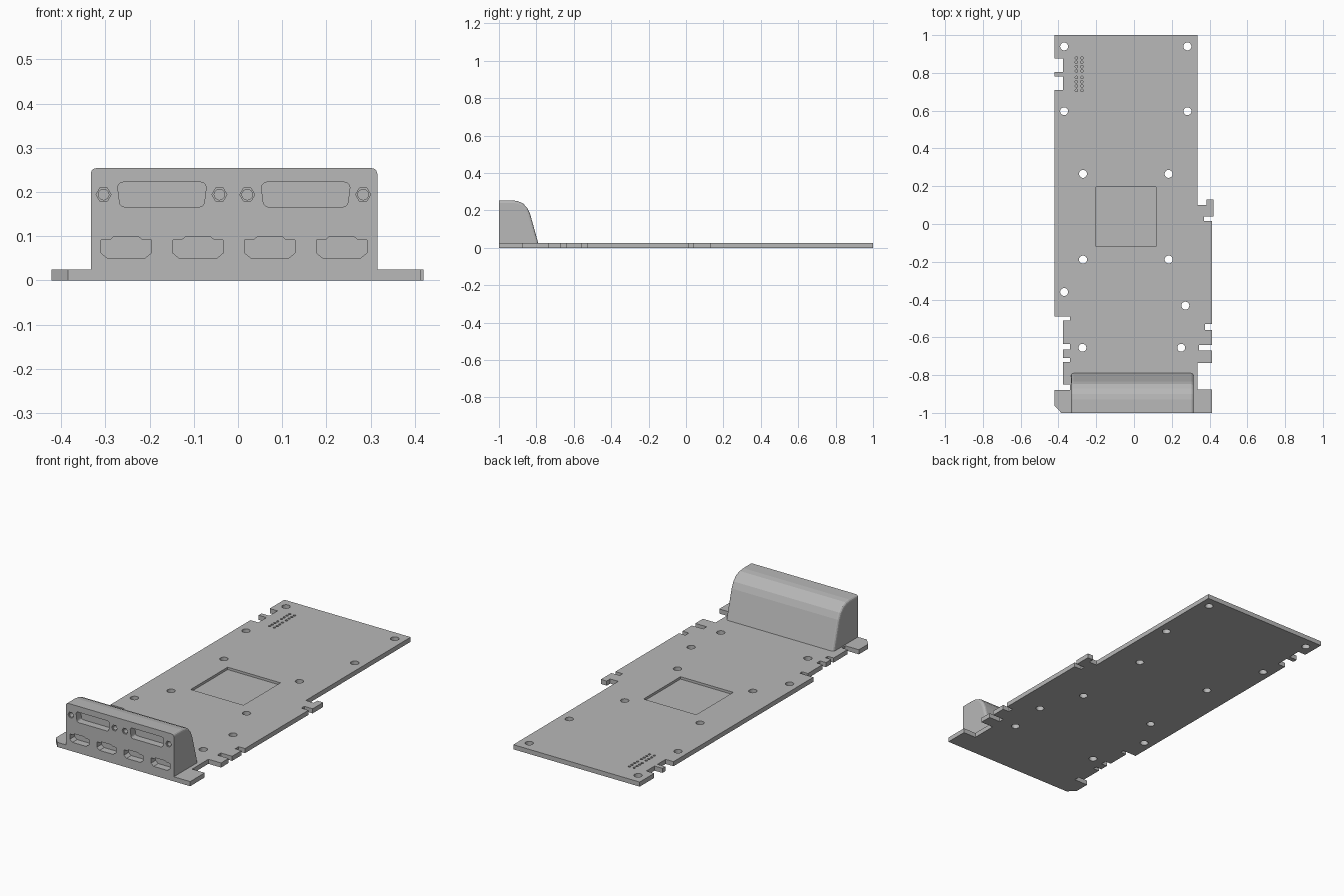
import bpy, bmesh, math
from mathutils import Vector

cube = bpy.data.objects.get("Cube")
if cube:
    bpy.data.objects.remove(cube, do_unlink=True)

grey = bpy.data.materials.new("plain grey")
grey.use_nodes = True
colour = (0.48, 0.48, 0.48, 1)
grey.diffuse_color = colour
grey.node_tree.nodes["Principled BSDF"].inputs["Base Color"].default_value = colour

THICK, FRONT = 0.025, -1.0


def add_prism(bm, points, axis, start, end):
    """Extrude a 2D outline along one axis."""
    def place(a, b, d):
        return {"x": (d, a, b), "y": (a, d, b), "z": (a, b, d)}[axis]
    face = bm.faces.new([bm.verts.new(place(a, b, start)) for a, b in points])
    result = bmesh.ops.extrude_face_region(bm, geom=[face])
    verts = [v for v in result["geom"] if isinstance(v, bmesh.types.BMVert)]
    bmesh.ops.translate(bm, verts=verts, vec=Vector(place(0, 0, end - start)))
    bmesh.ops.recalc_face_normals(bm, faces=bm.faces)


def make_object(name, bm):
    mesh = bpy.data.meshes.new(name)
    bm.to_mesh(mesh)
    bm.free()
    mesh.materials.append(grey)
    obj = bpy.data.objects.new(name, mesh)
    bpy.context.collection.objects.link(obj)
    return obj


def cut(obj, prisms):
    """Subtract a list of prisms from an object."""
    bm = bmesh.new()
    for prism in prisms:
        add_prism(bm, *prism)
    cutter = make_object("cutter", bm)
    cutter.hide_render = True
    mod = obj.modifiers.new("cut", "BOOLEAN")
    mod.operation, mod.solver, mod.object = "DIFFERENCE", "EXACT", cutter
    bpy.context.view_layer.objects.active = obj
    bpy.ops.object.modifier_apply(modifier=mod.name)
    bpy.data.objects.remove(cutter, do_unlink=True)


def ring(x, y, radius, sides):
    return [(x + radius * math.cos(math.tau * i / sides),
             y + radius * math.sin(math.tau * i / sides)) for i in range(sides)]


def rounded(x0, x1, y0, y1, r, taper=0):
    """Rounded rectangle, optionally narrower at the bottom."""
    points = []
    corners = [(x1 - r, y1 - r), (x0 + r, y1 - r),
               (x0 + r + taper, y0 + r), (x1 - r - taper, y0 + r)]
    for quarter, (cx, cy) in enumerate(corners):
        for i in range(4):
            t = (quarter + i / 3) * math.pi / 2
            points.append((cx + r * math.cos(t), cy + r * math.sin(t)))
    return points


def steps(y, levels):
    """Square-stepped edge: each level is an x kept up to a y."""
    points = []
    for x, top in levels:
        points += [(x, y), (x, top)]
        y = top
    return points


# Board with notched edges
right = steps(FRONT, [
    (.413, -.875), (.337, -.735), (.413, -.67), (.345, -.64), (.413, -.56),
    (.375, -.53), (.413, .015), (.37, .04), (.42, .13), (.385, .1), (.337, 1)])
left = [(-.385, FRONT)] + steps(-.96, [
    (-.422, -.88), (-.34, -.85), (-.375, -.73), (-.34, -.71), (-.375, -.665),
    (-.34, -.635), (-.375, -.51), (-.34, -.49), (-.422, .71), (-.375, .78),
    (-.422, .805), (-.375, .875), (-.422, 1)])
bm = bmesh.new()
add_prism(bm, right + left[::-1], "z", 0, THICK)
board = make_object("board", bm)

# Mounting holes, square chip recess and pin holes
holes = [(x, y) for x in (-.37, .283) for y in (.94, .597)]
holes += [(x, y) for x in (-.27, .183) for y in (.265, -.188)]
holes += [(-.37, -.36), (.272, -.432), (-.273, -.655), (.25, -.655)]
cut(board, [(ring(x, y, .021, 20), "z", -.1, .1) for x, y in holes])
chip = [(-.2, -.12), (.117, -.12), (.117, .197), (-.2, .197)]
pins = [(ring(x, y + i * .023, .007, 10), "z", .014, .1)
        for x in (-.305, -.276) for y in (.707, .81) for i in range(4)]
cut(board, [(chip, "z", .012, .1)] + pins)

# Connector housing with a curved back and softened ends
profile = [(FRONT, THICK), (-.79, THICK), (-.833, .18), (-.848, .213),
           (-.872, .238), (-.9, .25), (-.93, .254), (FRONT, .254)]
bm = bmesh.new()
add_prism(bm, profile, "x", -.333, .315)


def soft(edge):
    a, b = (v.co for v in edge.verts)
    on_front = max(a.y, b.y) < FRONT + .001
    on_base = max(a.z, b.z) < THICK + .001
    return abs(a.x - b.x) < .001 and not on_front and not on_base


bmesh.ops.bevel(bm, geom=[e for e in bm.edges if soft(e)], offset=.013,
                segments=3, profile=.5, affect="EDGES")
housing = make_object("connector_housing", bm)

# Wide sockets, small sockets and hexagonal screw recesses
OUT = FRONT - .05
sockets = [(rounded(x, x + .2, .166, .222, .012, .004), "y", OUT, FRONT + .04)
           for x in (-.272, .053)]
small = [(0, .091), (.02, .091), (.028, .098), (.086, .098), (.094, .091),
         (.114, .091), (.114, .062), (.098, .049), (.016, .049), (0, .062)]
sockets += [([(x - .31 + i * .1625, z) for x, z in small], "y", OUT, FRONT + .04)
            for i in range(4)]
screws = (-.304, -.042, .021, .283)
sockets += [(ring(x, .194, .017, 6), "y", OUT, FRONT + .006) for x in screws]
cut(housing, sockets)
cut(housing, [(ring(x, .194, .012, 16), "y", OUT, FRONT + .03) for x in screws])
